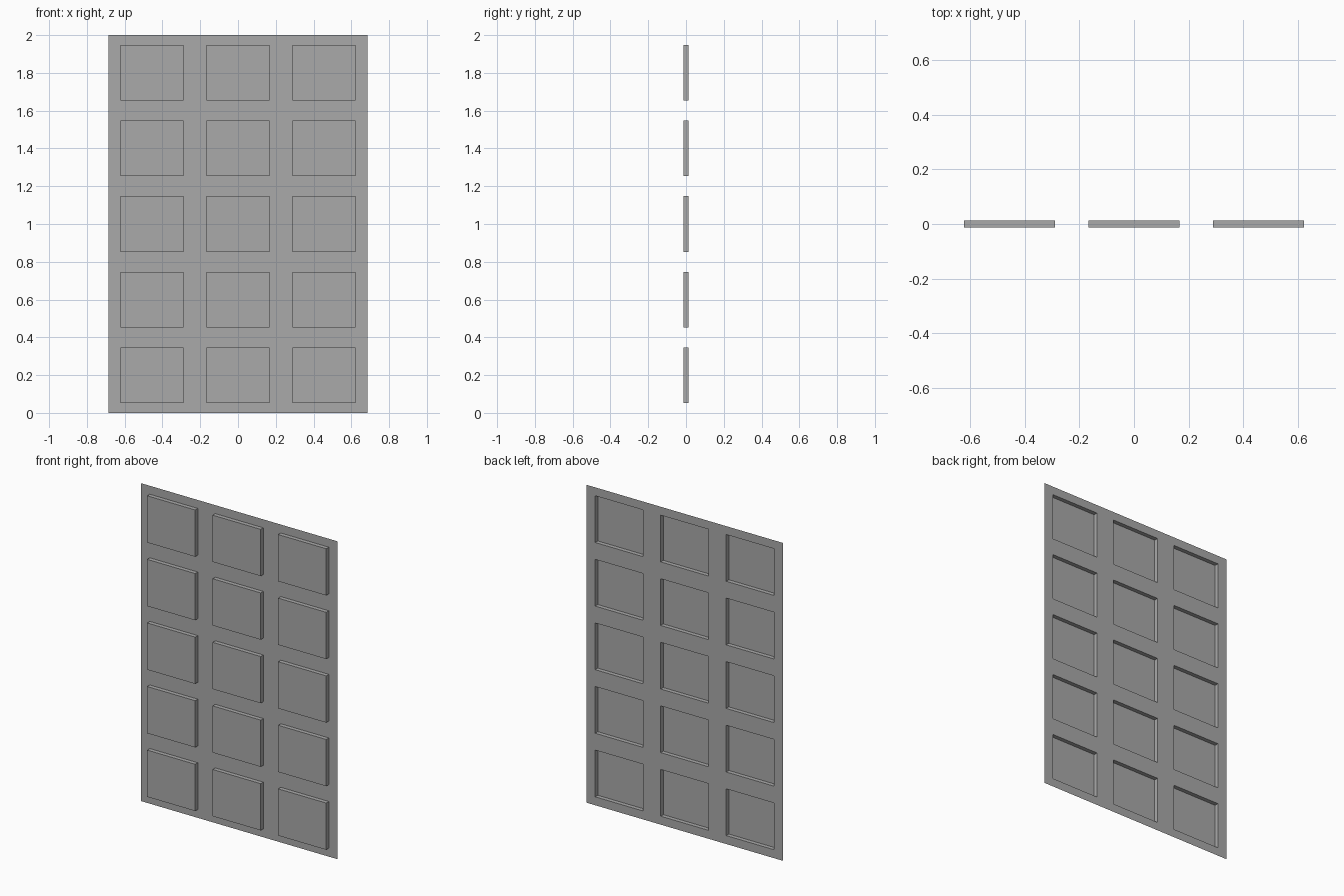
import bpy, bmesh

cube = bpy.data.objects.get("Cube")
if cube:
    bpy.data.objects.remove(cube, do_unlink=True)

# Overall sizes
HALF_W, HEIGHT, HALF_D = 0.685, 2.0, 0.013
COLS, ROWS = 3, 5
COL_PITCH, ROW_PITCH = 0.456, 0.4
PANEL_HALF_W, PANEL_HALF_H = 0.167, 0.147

# Plain grey material
grey = bpy.data.materials.new("plain_grey")
grey.use_nodes = True
colour = (0.4, 0.4, 0.4, 1)
grey.diffuse_color = colour
grey.node_tree.nodes["Principled BSDF"].inputs["Base Color"].default_value = colour


def cuts(start, end, count, pitch, half):
    """Outer edges plus both edges of every evenly spaced panel."""
    middle = (start + end) / 2
    centres = [middle + (i - (count - 1) / 2) * pitch for i in range(count)]
    return [start] + [c + s * half for c in centres for s in (-1, 1)] + [end]


xs = cuts(-HALF_W, HALF_W, COLS, COL_PITCH, PANEL_HALF_W)
zs = cuts(0, HEIGHT, ROWS, ROW_PITCH, PANEL_HALF_H)
bm = bmesh.new()


def quad(*points):
    bm.faces.new([bm.verts.new(p) for p in points])


# Thin sheet with panels pressed forward, leaving hollows behind
for i, (x0, x1) in enumerate(zip(xs, xs[1:])):
    for j, (z0, z1) in enumerate(zip(zs, zs[1:])):
        raised = i % 2 and j % 2
        y = -HALF_D if raised else HALF_D
        rim = [(x0, z0), (x1, z0), (x1, z1), (x0, z1)]
        quad(*[(x, y, z) for x, z in rim])
        if raised:
            # Four side walls joining the panel to the sheet
            for (ax, az), (bx, bz) in zip(rim, rim[1:] + rim[:1]):
                quad((ax, HALF_D, az), (bx, HALF_D, bz), (bx, y, bz), (ax, y, az))

bmesh.ops.remove_doubles(bm, verts=bm.verts, dist=0.0001)
mesh = bpy.data.meshes.new("pressed_panel_sheet")
bm.to_mesh(mesh)
bm.free()
mesh.materials.append(grey)
sheet = bpy.data.objects.new("pressed_panel_sheet", mesh)
bpy.context.collection.objects.link(sheet)
